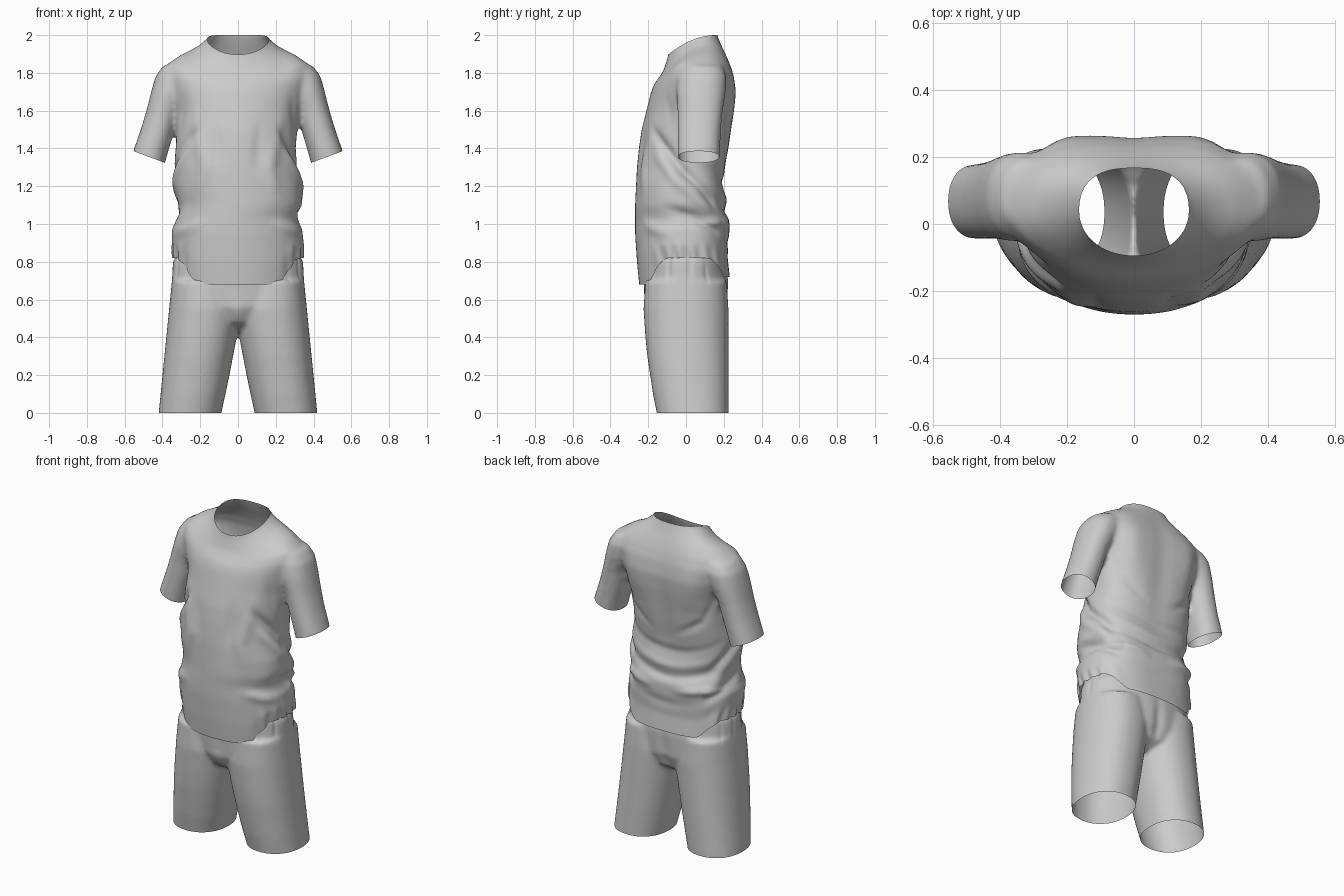
import bpy, bmesh, math
from mathutils import Vector

cube = bpy.data.objects.get("Cube")
if cube:
    bpy.data.objects.remove(cube, do_unlink=True)

cloth = bpy.data.materials.new("plain grey cloth")
cloth.use_nodes = True
GREY = (0.6, 0.6, 0.6, 1)
cloth.diffuse_color = GREY
cloth.node_tree.nodes["Principled BSDF"].inputs["Base Color"].default_value = GREY


def loft(bm, rings, side=1, front=2.2, back=2.2, count=48):
    """Closed tube through level rings given as (z, x0, x1, y0, y1)."""
    def bend(v, power):
        return math.copysign(abs(v) ** (2 / power), v)
    loops = []
    for z, x0, x1, y0, y1 in rings:
        loop = []
        for i in range(count):
            a = math.tau * i / count
            power = front if math.sin(a) < 0 else back
            x = (x0 + x1) / 2 + (x1 - x0) / 2 * bend(math.cos(a), power)
            y = (y0 + y1) / 2 + (y1 - y0) / 2 * bend(math.sin(a), power)
            loop.append(bm.verts.new((side * x, y, z)))
        loops.append(loop)
    for low, high in zip(loops, loops[1:]):
        for i in range(count):
            j = (i + 1) % count
            bm.faces.new((low[i], low[j], high[j], high[i]))
    bm.faces.new(loops[0][::-1])
    bm.faces.new(loops[-1])


def fuse(name, bm, voxel, rounds):
    """Merge the lofts into one skin and soften it."""
    bmesh.ops.recalc_face_normals(bm, faces=bm.faces)
    mesh = bpy.data.meshes.new(name)
    bm.to_mesh(mesh)
    bm.free()
    obj = bpy.data.objects.new(name, mesh)
    bpy.context.collection.objects.link(obj)
    bpy.context.view_layer.objects.active = obj
    remesh = obj.modifiers.new("skin", 'REMESH')
    remesh.mode = 'VOXEL'
    remesh.voxel_size = voxel
    soft = obj.modifiers.new("soften", 'SMOOTH')
    soft.factor, soft.iterations = 0.5, rounds
    for mod in ("skin", "soften"):
        bpy.ops.object.modifier_apply(modifier=mod)
    obj.data.materials.clear()
    obj.data.materials.append(cloth)
    bm = bmesh.new()
    bm.from_mesh(obj.data)
    return obj, bm


def cut(bm, point, normal, keep=lambda c: True):
    """Open the skin along a plane, only near the faces chosen by keep."""
    faces = [f for f in bm.faces if keep(f.calc_center_median())]
    geom = set(faces)
    for f in faces:
        geom.update(f.edges)
        geom.update(f.verts)
    bmesh.ops.bisect_plane(bm, geom=list(geom), dist=1e-5, plane_co=point,
                           plane_no=normal, clear_outer=True)


def crease(bm, path, height, width):
    """Raise (or sink) a soft fold along a path of points."""
    bm.normal_update()
    points = [Vector(p) for p in path]
    moves = []
    for v in bm.verts:
        best, fade = 9, 0
        for n, (a, b) in enumerate(zip(points, points[1:])):
            t = max(0, min(1, (v.co - a).dot(b - a) / (b - a).length_squared))
            d = (v.co - a.lerp(b, t)).length
            if d < best:
                best, fade = d, math.sin(math.pi * (0.1 + 0.8 * (n + t) / (len(points) - 1)))
        if best < 3 * width:
            moves.append((v, v.normal * height * fade * math.exp(-(best / width) ** 2)))
    for v, move in moves:
        v.co += move


def finish(obj, bm):
    bm.to_mesh(obj.data)
    bm.free()
    for p in obj.data.polygons:
        p.use_smooth = True


def ramp(v, low, high):
    t = max(0, min(1, (v - low) / (high - low)))
    return t * t * (3 - 2 * t)


# Shirt: body and two sleeves
body = [
    (0.60, -0.34, 0.34, -0.24, 0.24), (0.80, -0.35, 0.35, -0.26, 0.22),
    (0.95, -0.35, 0.34, -0.27, 0.23), (1.03, -0.33, 0.32, -0.27, 0.23),
    (1.10, -0.315, 0.34, -0.27, 0.21), (1.20, -0.335, 0.335, -0.265, 0.20),
    (1.30, -0.34, 0.315, -0.26, 0.21), (1.40, -0.33, 0.305, -0.25, 0.23),
    (1.50, -0.325, 0.315, -0.235, 0.245), (1.60, -0.33, 0.33, -0.21, 0.26),
    (1.70, -0.36, 0.36, -0.185, 0.268), (1.79, -0.395, 0.395, -0.15, 0.255),
    (1.85, -0.37, 0.37, -0.135, 0.235), (1.90, -0.305, 0.305, -0.122, 0.212),
    (1.95, -0.215, 0.215, -0.11, 0.187), (2.0, -0.158, 0.158, -0.093, 0.165),
    (2.1, -0.15, 0.15, -0.085, 0.155),
]
sleeve = [
    (1.20, 0.42, 0.61, -0.04, 0.17), (1.40, 0.365, 0.55, -0.045, 0.18),
    (1.50, 0.335, 0.515, -0.045, 0.185), (1.60, 0.31, 0.485, -0.045, 0.195),
    (1.70, 0.26, 0.46, -0.052, 0.21), (1.78, 0.22, 0.438, -0.045, 0.215),
    (1.84, 0.22, 0.395, -0.02, 0.19),
]
bm = bmesh.new()
loft(bm, body, front=2.05, back=2.6)
for side in (-1, 1):
    loft(bm, sleeve, side)
shirt, bm = fuse("shirt", bm, 0.013, 12)

# Neck, hem and cuff openings
cut(bm, (0, 0, 2.0), (0, 0, 1))
cut(bm, (0, 0, 0.68), (0, 0, -1))
for side in (-1, 1):
    cut(bm, (side * 0.39, 0, 1.325), (side * 0.35, 0, -0.94),
        lambda c: c.x * side > 0.365 and c.z < 1.5)

# Neckline dipping at the front, curved shirt tails with gathered sides
for v in bm.verts:
    x, y, z = abs(v.co.x), v.co.y, v.co.z
    dip = 0.1 * (max(0, 0.16 - y) / 0.25) ** 2
    v.co.z -= dip * ramp(z, 1.72, 2.0) * ramp(0.42 - x, 0, 0.2)
    if z < 1:
        hem = 0.68 if y < 0 else 0.72
        hem += (0.82 - hem) * ramp(x, 0.2, 0.33)
        v.co.z = 1 - (1 - z) * (1 - hem) / 0.32
        pucker = ramp(x, 0.22, 0.3) * ramp(0.92 - v.co.z, 0, 0.08)
        v.co.x += 0.006 * pucker * math.sin(y * 95 + 20 * v.co.z)

# Draped folds on the flanks
for s in (-1, 1):
    crease(bm, [(s * 0.22, -0.2, 1.52), (s * 0.33, -0.03, 1.3), (s * 0.28, 0.19, 1.08)], -0.024, 0.026)
    crease(bm, [(s * 0.24, -0.2, 1.42), (s * 0.33, -0.05, 1.23), (s * 0.3, 0.17, 1.03)], 0.014, 0.03)
    crease(bm, [(s * 0.33, -0.1, 1.08), (s * 0.33, 0.05, 1.03), (s * 0.26, 0.2, 0.95)], -0.018, 0.03)
    crease(bm, [(s * 0.32, 0.06, 1.0), (s * 0.24, 0.2, 1.01), (s * 0.1, 0.23, 0.99)], 0.018, 0.025)
    crease(bm, [(s * 0.32, -0.1, 0.95), (s * 0.2, -0.22, 1.0)], 0.014, 0.03)
    # Chest pulls and shoulder blades
    crease(bm, [(s * 0.24, -0.17, 1.58), (s * 0.17, -0.22, 1.3), (s * 0.2, -0.21, 1.15)], 0.012, 0.04)
    crease(bm, [(s * 0.12, -0.23, 1.55), (s * 0.1, -0.25, 1.3)], -0.008, 0.03)
    crease(bm, [(s * 0.21, 0.25, 1.82), (s * 0.2, 0.25, 1.5)], 0.012, 0.07)
    crease(bm, [(s * 0.32, 0.16, 1.6), (s * 0.26, 0.2, 1.45), (s * 0.1, 0.23, 1.35)], -0.012, 0.025)
    crease(bm, [(s * 0.3, -0.12, 1.68), (s * 0.32, -0.08, 1.5)], -0.012, 0.03)
# Sagging rolls across the back
for z, height in ((1.22, -0.01), (1.13, 0.01), (1.06, -0.018), (0.9, -0.008)):
    xs = [0.32 * k / 5 for k in range(-5, 6)]
    crease(bm, [(x, 0.21 - x * x, z + 0.02 * x + 0.9 * x * x) for x in xs], height, 0.028)
crease(bm, [(0, 0.25, 1.9), (0, 0.25, 1.2)], -0.012, 0.08)
finish(shirt, bm)

# Shorts: hips and two legs
hips = [
    (0.43, -0.10, 0.10, -0.09, 0.11), (0.48, -0.2, 0.2, -0.175, 0.19),
    (0.56, -0.32, 0.32, -0.215, 0.22), (0.70, -0.35, 0.35, -0.225, 0.225),
    (0.80, -0.345, 0.345, -0.215, 0.21), (0.84, -0.325, 0.325, -0.205, 0.20),
    (1.0, -0.30, 0.30, -0.19, 0.17),
]
leg = [
    (-0.1, 0.10, 0.425, -0.14, 0.225), (0.0, 0.088, 0.42, -0.155, 0.225),
    (0.1, 0.066, 0.41, -0.175, 0.225), (0.2, 0.045, 0.40, -0.19, 0.225),
    (0.3, 0.026, 0.39, -0.205, 0.225), (0.4, 0.007, 0.38, -0.215, 0.225),
    (0.55, -0.02, 0.365, -0.225, 0.225), (0.7, 0.0, 0.35, -0.215, 0.215),
]
bm = bmesh.new()
loft(bm, hips)
for side in (-1, 1):
    loft(bm, leg, side)
shorts, bm = fuse("shorts", bm, 0.011, 8)
cut(bm, (0, 0, 0), (0, 0, -1))
cut(bm, (0, 0, 0.88), (0, 0, 1))

# Seat seam, crotch pulls and waist puckers
crease(bm, [(0, 0.22, 0.72), (0, 0.2, 0.42)], -0.012, 0.03)
crease(bm, [(0, -0.2, 0.6), (0, -0.18, 0.48)], 0.01, 0.04)
for s in (-1, 1):
    for x, y in ((0.27, -0.17), (0.32, -0.09), (0.34, 0.02), (0.32, 0.11)):
        crease(bm, [(s * x, y, 0.84), (s * x, y, 0.69)], -0.008, 0.012)
finish(shorts, bm)
